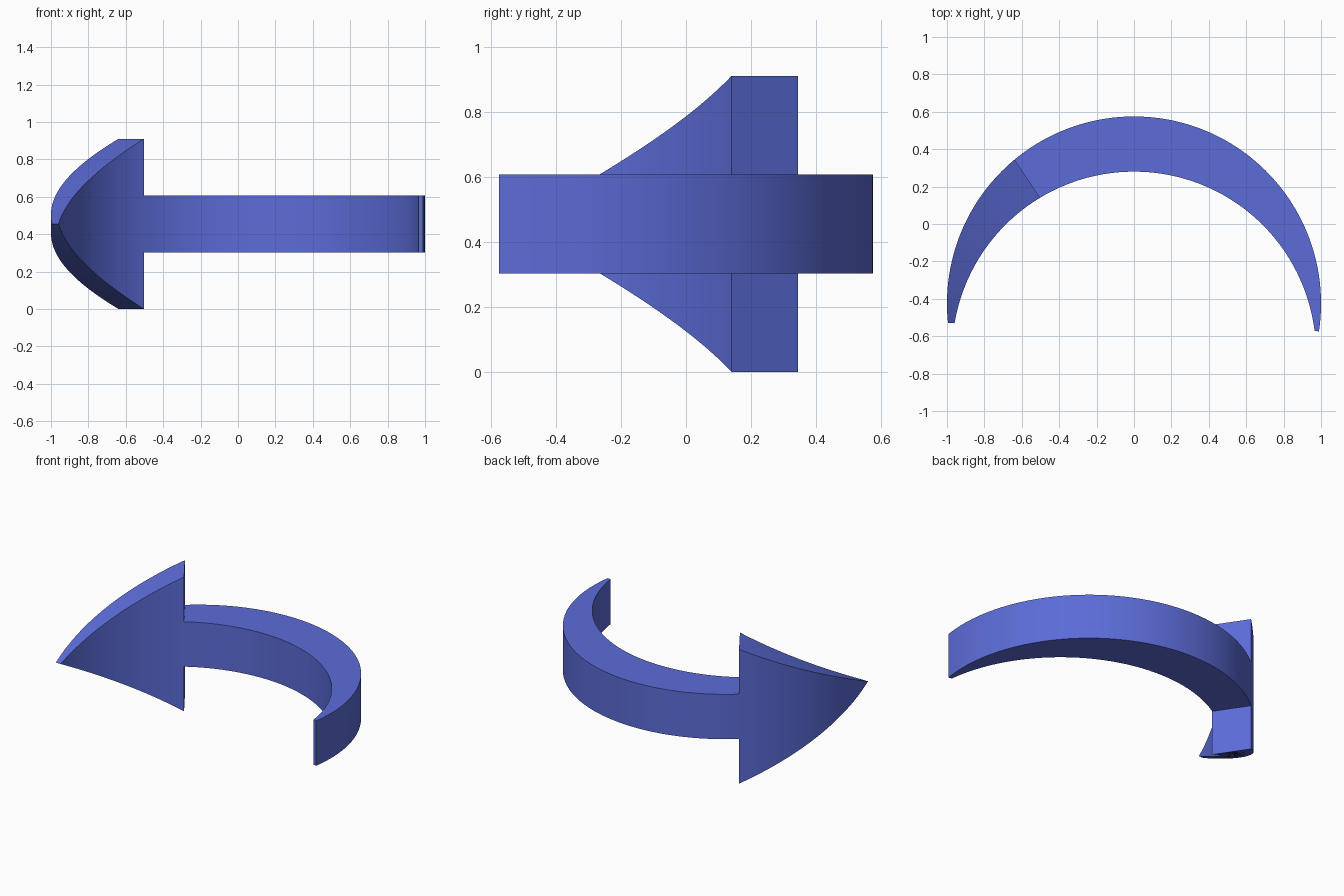
import bpy, bmesh
from math import radians, sin, cos

if "Cube" in bpy.data.objects:
    bpy.data.objects.remove(bpy.data.objects["Cube"])

MID_Z = 0.455
mat = bpy.data.materials.new("blue")
mat.diffuse_color = (0.105, 0.15, 0.68, 1)
mat.use_nodes = True
mat.node_tree.nodes["Principled BSDF"].inputs["Base Color"].default_value = mat.diffuse_color


def arc(cy, r, a0, a1, t):
    a = radians(a0 + (a1 - a0) * t)
    return r * cos(a), cy + r * sin(a)


def sweep(name, outer, inner, half_height, steps):
    """Four-cornered section swept between two arcs with varying height."""
    bm = bmesh.new()
    rings = []
    for i in range(steps + 1):
        t = i / steps
        h = half_height(t)
        ox, oy = arc(-0.425, 1.0, *outer, t)
        ix, iy = arc(-0.693, 0.973, *inner, t)
        rings.append([bm.verts.new((x, y, MID_Z + s * h)) for x, y, s in
                      ((ox, oy, -1), (ox, oy, 1), (ix, iy, 1), (ix, iy, -1))])
    for a, b in zip(rings, rings[1:]):
        for k in range(4):
            bm.faces.new((a[k], a[(k + 1) % 4], b[(k + 1) % 4], b[k]))
    bm.faces.new(rings[0])
    bm.faces.new(rings[-1])
    # merge the pointed end into a single edge
    bmesh.ops.remove_doubles(bm, verts=bm.verts, dist=1e-5)
    bmesh.ops.recalc_face_normals(bm, faces=bm.faces)
    mesh = bpy.data.meshes.new(name)
    bm.to_mesh(mesh)
    bm.free()
    ob = bpy.data.objects.new(name, mesh)
    bpy.context.collection.objects.link(ob)
    mesh.materials.append(mat)
    bpy.ops.object.select_all(action='DESELECT')
    ob.select_set(True)
    bpy.context.view_layer.objects.active = ob
    bpy.ops.object.shade_smooth_by_angle(angle=radians(30))


# curved band, thinning toward the tail
sweep("arrow_shaft", (-8.6, 129.7), (7.2, 121.1), lambda t: 0.152, 64)
# arrowhead, tapering to a vertical-less tip edge
sweep("arrow_head", (129.7, 186.0), (121.1, 170.4), lambda t: 0.455 * (1 - t), 32)
